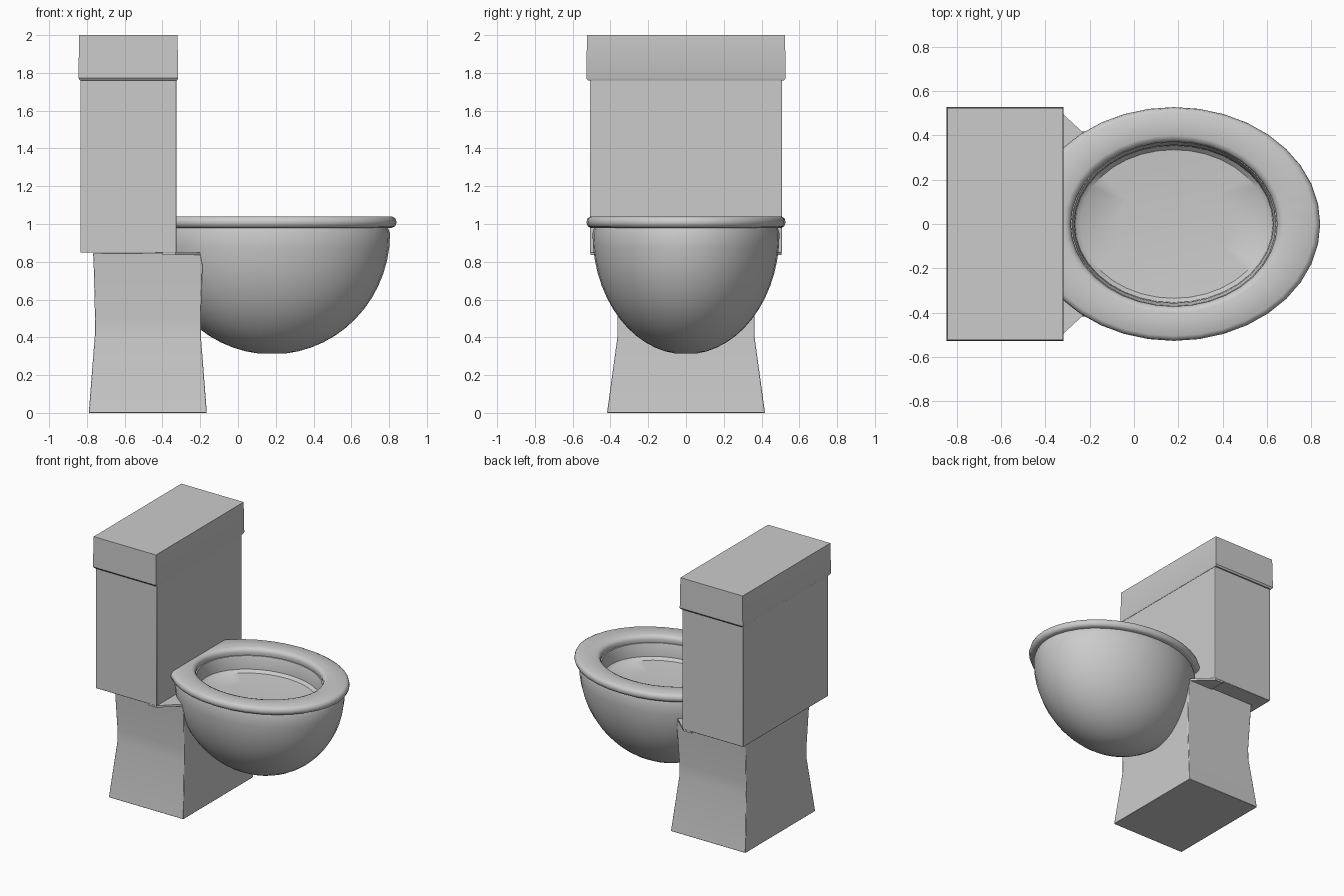
import bpy, bmesh, math

if "Cube" in bpy.data.objects:
    bpy.data.objects.remove(bpy.data.objects["Cube"])

CX = 0.18  # centre of the bowl along x


def finish(name, bm, angle=35, bevel=0.0):
    bmesh.ops.recalc_face_normals(bm, faces=bm.faces)
    me = bpy.data.meshes.new(name)
    bm.to_mesh(me)
    bm.free()
    ob = bpy.data.objects.new(name, me)
    bpy.context.collection.objects.link(ob)
    if bevel:
        mod = ob.modifiers.new("bevel", 'BEVEL')
        mod.width, mod.segments = bevel, 2
    bpy.ops.object.select_all(action='DESELECT')
    bpy.context.view_layer.objects.active = ob
    ob.select_set(True)
    bpy.ops.object.shade_smooth_by_angle(angle=math.radians(angle))
    return ob


def loft(name, rings, closed=False, **kw):
    """Skin a stack of point rings; cap both ends unless closed into a loop."""
    bm = bmesh.new()
    rows = [[bm.verts.new(p) for p in ring] for ring in rings]
    n = len(rows[0])
    pairs = list(zip(rows, rows[1:])) + ([(rows[-1], rows[0])] if closed else [])
    for a, b in pairs:
        for i in range(n):
            j = (i + 1) % n
            bm.faces.new((a[i], a[j], b[j], b[i]))
    if not closed:
        bm.faces.new(rows[0])
        bm.faces.new(rows[-1])
    return finish(name, bm, **kw)


def rect(x0, x1, y, z):
    return [(x0, -y, z), (x1, -y, z), (x1, y, z), (x0, y, z)]


def oval(rx, ry, z, n=36):
    return [(CX + rx * math.cos(2 * math.pi * i / n),
             ry * math.sin(2 * math.pi * i / n), z) for i in range(n)]


# Tank and its slightly tapered lid
loft("tank", [rect(-0.835, -0.325, 0.508, 0.848), rect(-0.835, -0.325, 0.508, 1.78)], bevel=0.004)
loft("tank_lid", [rect(-0.837, -0.323, 0.519, 1.76), rect(-0.845, -0.317, 0.528, 1.772),
                  rect(-0.841, -0.32, 0.524, 2.0)])

# Waisted pedestal
loft("pedestal", [rect(-0.79, -0.165, 0.418, 0), rect(-0.758, -0.197, 0.362, 0.41),
                  rect(-0.757, -0.197, 0.362, 0.5), rect(-0.764, -0.188, 0.38, 0.78),
                  rect(-0.767, -0.2, 0.385, 0.846)], bevel=0.004)

# Flared shelf joining the pedestal to the tank
plan = [(-0.4, -0.505), (-0.33, -0.505), (-0.2, -0.385),
        (-0.2, 0.385), (-0.33, 0.505), (-0.4, 0.505)]
loft("shelf", [[(x, y, z) for x, y in plan] for z in (0.835, 0.85)])

# Bowl: rounded outer shell, turned lip, shallow basin
shell = []
for k in range(1, 15):
    a = math.radians(90 * k / 14)
    shell.append(oval(0.625 * math.sin(a), 0.495 * math.sin(a), 0.95 - 0.64 * math.cos(a)))
lip = [oval(0.612, 0.485, 0.985), oval(0.46, 0.37, 0.985)]
basin = [oval(0.45, 0.357, 0.94), oval(0.447, 0.354, 0.89), oval(0.425, 0.335, 0.87),
         oval(0.25, 0.2, 0.86), oval(0.06, 0.05, 0.857)]
loft("bowl", shell + lip + basin, angle=40)

# Seat rim: rounded oval ring
loft("seat", [oval(0.47, 0.378, 0.98), oval(0.635, 0.505, 0.98), oval(0.652, 0.52, 0.988),
              oval(0.66, 0.527, 1.008), oval(0.653, 0.522, 1.03), oval(0.635, 0.505, 1.04),
              oval(0.495, 0.4, 1.04), oval(0.475, 0.38, 1.032), oval(0.465, 0.371, 1.01)],
     closed=True, angle=50)
